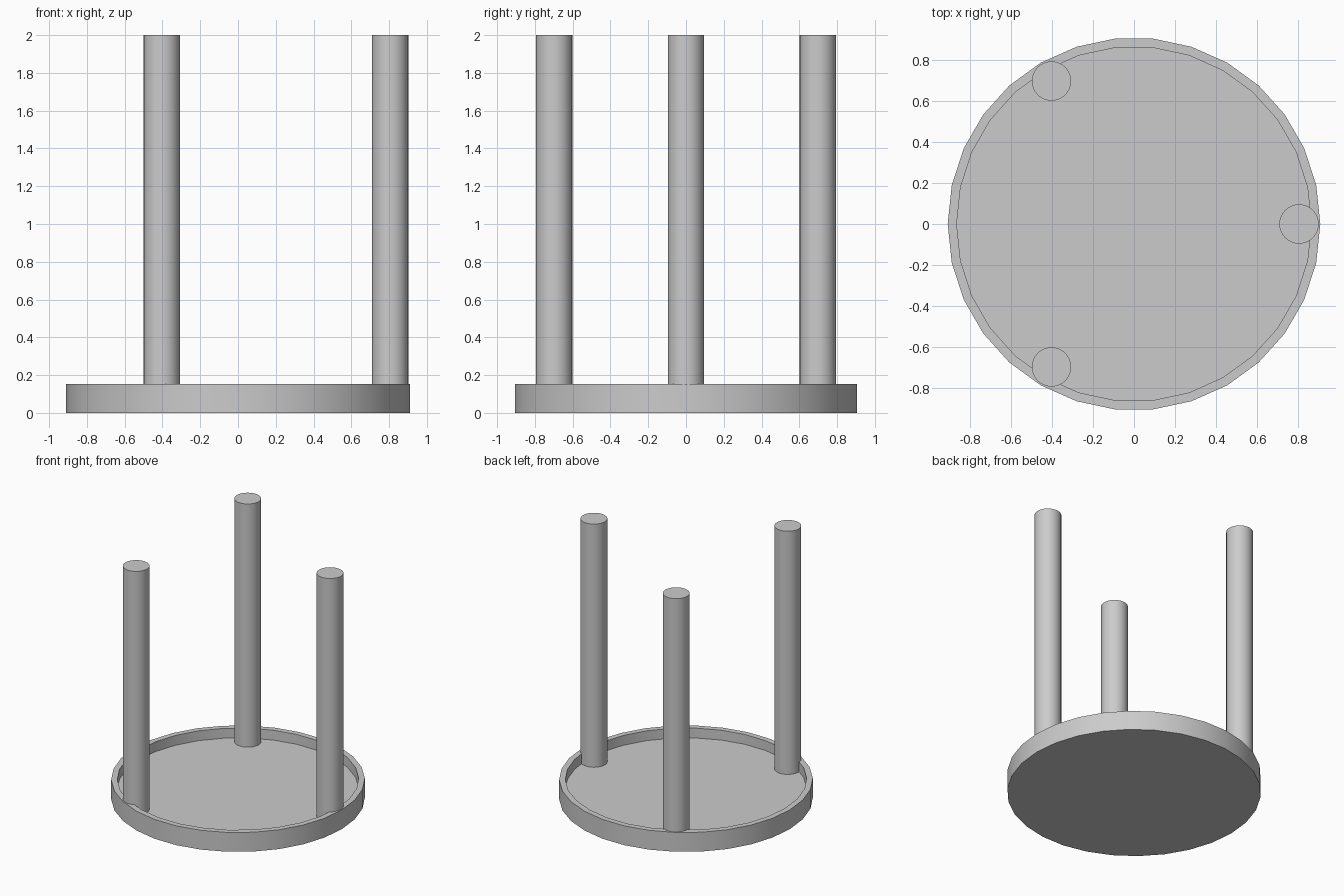
import bpy, math

if "Cube" in bpy.data.objects:
    bpy.data.objects.remove(bpy.data.objects["Cube"])

grey = bpy.data.materials.new("plain_grey")
grey.diffuse_color = (0.6, 0.6, 0.6, 1)
grey.use_nodes = True
grey.node_tree.nodes["Principled BSDF"].inputs["Base Color"].default_value = grey.diffuse_color


def finish(obj, name):
    obj.name = name
    obj.data.materials.append(grey)
    bpy.context.view_layer.objects.active = obj
    obj.select_set(True)
    bpy.ops.object.shade_smooth_by_angle(angle=math.radians(30))
    obj.select_set(False)


# Shallow dish: a closed profile (radius, height) turned in 30 steps
SIDES, FLOOR, RIM = 30, 0.075, 0.153
profile = [(0.91, 0), (0.91, RIM), (0.866, RIM), (0.866, FLOOR)]
verts, faces = [], []
for r, z in profile:
    for i in range(SIDES):
        a = 2 * math.pi * i / SIDES
        verts.append((r * math.cos(a), r * math.sin(a), z))
for k in range(len(profile) - 1):
    for i in range(SIDES):
        j = (i + 1) % SIDES
        faces.append((k * SIDES + i, k * SIDES + j,
                      (k + 1) * SIDES + j, (k + 1) * SIDES + i))
faces.append(tuple(reversed(range(SIDES))))             # underside
faces.append(tuple(range(3 * SIDES, 4 * SIDES)))        # dish floor
mesh = bpy.data.meshes.new("dish")
mesh.from_pydata(verts, [], faces)
dish = bpy.data.objects.new("dish", mesh)
bpy.context.collection.objects.link(dish)
bpy.ops.object.select_all(action='DESELECT')
finish(dish, "dish")

# Three round posts standing on the dish floor
for n in range(3):
    a = 2 * math.pi * n / 3
    bpy.ops.mesh.primitive_cylinder_add(
        vertices=32, radius=0.096, depth=2 - FLOOR,
        location=(0.806 * math.cos(a), 0.806 * math.sin(a), (2 + FLOOR) / 2))
    finish(bpy.context.object, f"post_{n + 1}")
